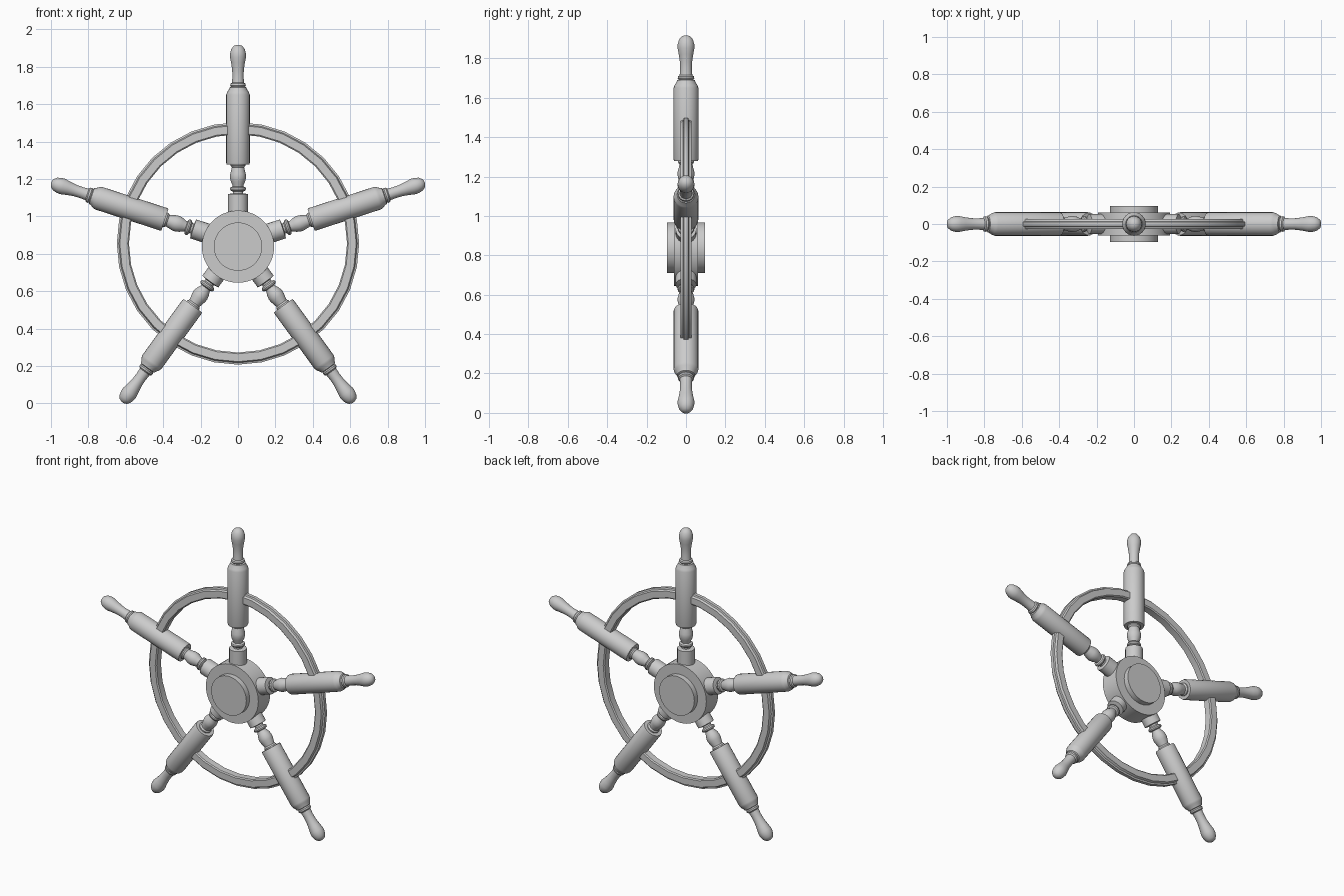
import bpy, math
from mathutils import Matrix, Vector

if "Cube" in bpy.data.objects:
    bpy.data.objects.remove(bpy.data.objects["Cube"])

CENTRE = 0.855   # height of the ring and spoke centre
HUB_Z = 0.838    # the hub sits slightly low


def lathe(name, profile, segs, matrix, closed=False, angle=35):
    """Revolve (radius, height) points around local z."""
    n = len(profile)
    verts, faces = [], []
    for i in range(segs):
        a = 2 * math.pi * i / segs
        verts += [matrix @ Vector((r * math.cos(a), r * math.sin(a), h)) for r, h in profile]
    for i in range(segs):
        j = (i + 1) % segs
        for k in range(n if closed else n - 1):
            m = (k + 1) % n
            faces.append((i * n + k, j * n + k, j * n + m, i * n + m))
    if not closed:
        faces.append([i * n for i in reversed(range(segs))])
        faces.append([i * n + n - 1 for i in range(segs)])
    mesh = bpy.data.meshes.new(name)
    mesh.from_pydata(verts, [], faces)
    obj = bpy.data.objects.new(name, mesh)
    bpy.context.collection.objects.link(obj)
    bpy.ops.object.select_all(action='DESELECT')
    obj.select_set(True)
    bpy.context.view_layer.objects.active = obj
    bpy.ops.object.shade_smooth_by_angle(angle=math.radians(angle))
    return obj


# local z turned to face the front
facing = Matrix.Rotation(math.radians(90), 4, 'X')

# Hub: thick disc with a smaller boss on each side
lathe("hub", [(0.129, -0.097), (0.129, -0.062), (0.193, -0.062), (0.193, 0.062),
              (0.129, 0.062), (0.129, 0.097)], 48,
      Matrix.Translation((0, 0, HUB_Z)) @ facing)

# Rim: ring with a raised bead along its outer edge
lathe("rim", [(0.583, -0.022), (0.590, -0.028), (0.632, -0.028), (0.638, -0.014),
              (0.648, -0.011), (0.648, 0.011), (0.638, 0.014), (0.632, 0.028),
              (0.590, 0.028), (0.583, 0.022)], 32,
      Matrix.Translation((0, 0, CENTRE)) @ facing, closed=True)

# Turned spoke: collar, beads, vase, barrel, then the handle
spoke = [(0.053, 0.10), (0.053, 0.252), (0.028, 0.256), (0.028, 0.265), (0.040, 0.272),
         (0.043, 0.280), (0.040, 0.288), (0.028, 0.293), (0.030, 0.301), (0.038, 0.318),
         (0.043, 0.340), (0.042, 0.358), (0.036, 0.380), (0.033, 0.395), (0.040, 0.404),
         (0.040, 0.411), (0.060, 0.411), (0.063, 0.420), (0.063, 0.783), (0.058, 0.797),
         (0.048, 0.812), (0.045, 0.822), (0.037, 0.825), (0.042, 0.832), (0.040, 0.842),
         (0.032, 0.848), (0.030, 0.880), (0.031, 0.915), (0.037, 0.955), (0.043, 0.985),
         (0.042, 1.005), (0.036, 1.027), (0.023, 1.044), (0.008, 1.050)]
for i in range(5):
    lift = 0.012 if i == 0 else 0.0
    place = (Matrix.Translation((0, 0, CENTRE + lift))
             @ Matrix.Rotation(math.radians(72 * i), 4, 'Y'))
    lathe(f"spoke_{i + 1}", spoke, 24, place)
